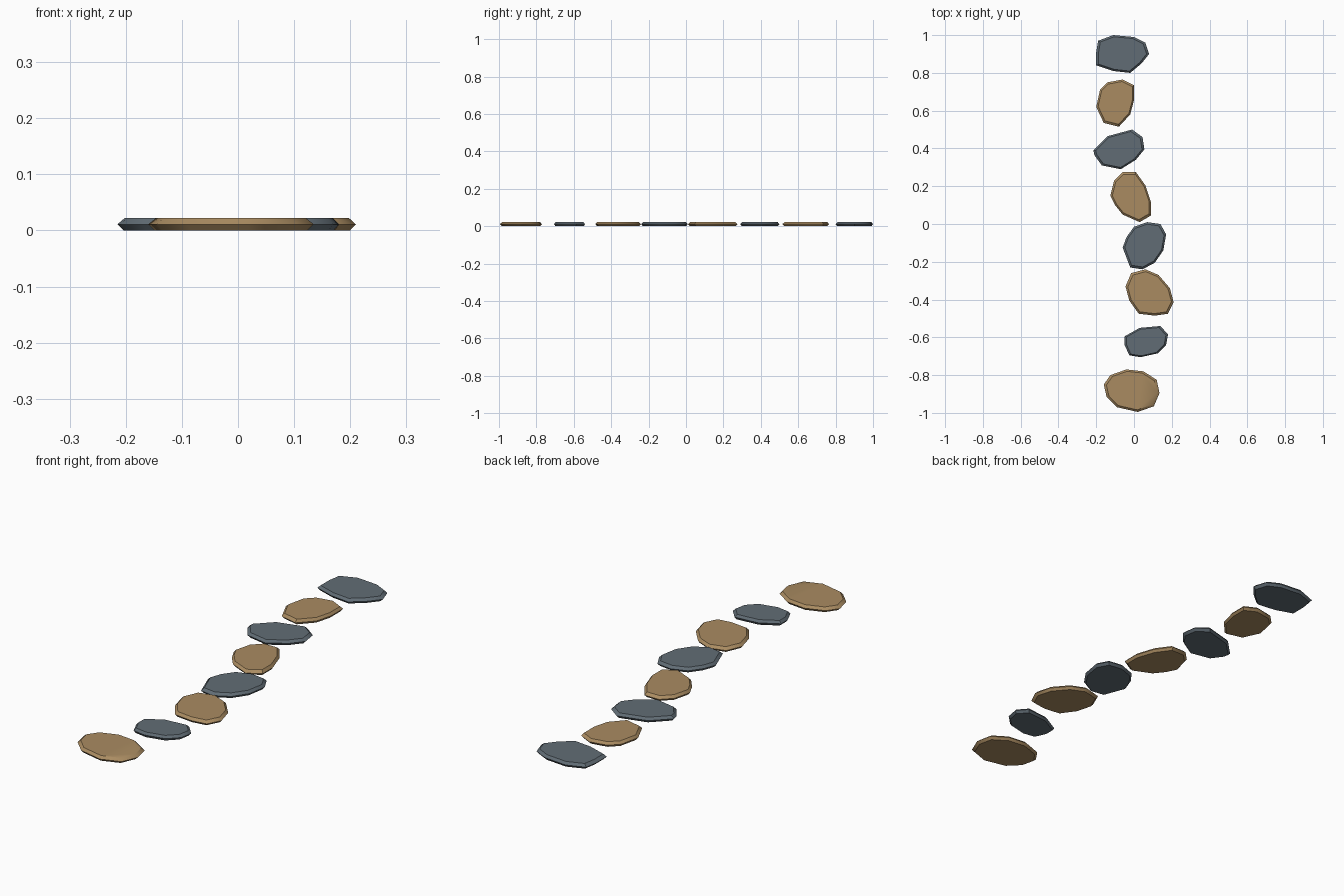
import bpy
import bmesh
from math import radians
from mathutils import Vector

default_cube = bpy.data.objects.get("Cube")
if default_cube:
    bpy.data.objects.remove(default_cube, do_unlink=True)

UNIT = 0.01          # outlines are written in hundredths
HEIGHT = 0.022       # thickness of every stone
TOP_SCALE = 0.905    # how far the top face is drawn in from the waist
BASE_SCALE = 0.92    # how far the underside is drawn in from the waist
SMOOTH_ANGLE = radians(39)


def make_material(name, colour):
    material = bpy.data.materials.new(name)
    material.use_nodes = True
    material.diffuse_color = colour
    shader = next(n for n in material.node_tree.nodes if n.type == "BSDF_PRINCIPLED")
    shader.inputs["Base Color"].default_value = colour
    shader.inputs["Roughness"].default_value = 0.9
    return material


tan = make_material("tan sandstone", (0.40, 0.26, 0.12, 1))
slate = make_material("blue grey slate", (0.12, 0.152, 0.178, 1))


def make_stone(name, material, outline):
    """A flat stepping stone: chamfered above and below a wide waist."""
    waist = [Vector(point) * UNIT for point in outline]
    centre = sum(waist, Vector((0, 0))) / len(waist)
    bm = bmesh.new()

    # Rings of vertices for the underside, the waist and the top
    rings = []
    for scale, z in ((BASE_SCALE, 0), (1, HEIGHT / 2), (TOP_SCALE, HEIGHT)):
        ring = []
        for point in waist:
            flat = centre + (point - centre) * scale
            ring.append(bm.verts.new((flat.x, flat.y, z)))
        rings.append(ring)

    # Chamfer bands between neighbouring rings
    for lower, upper in zip(rings, rings[1:]):
        for i in range(len(lower)):
            bm.faces.new((lower[i - 1], lower[i], upper[i], upper[i - 1]))

    # Underside and walking surface
    bm.faces.new(rings[0])
    bm.faces.new(rings[-1])
    bmesh.ops.recalc_face_normals(bm, faces=bm.faces)

    mesh = bpy.data.meshes.new(name)
    bm.to_mesh(mesh)
    bm.free()
    mesh.materials.append(material)
    stone = bpy.data.objects.new(name, mesh)
    bpy.context.collection.objects.link(stone)

    # Soften only the shallow chamfer edges
    bpy.ops.object.select_all(action="DESELECT")
    stone.select_set(True)
    bpy.context.view_layer.objects.active = stone
    bpy.ops.object.shade_smooth_by_angle(angle=SMOOTH_ANGLE)
    return stone


# The path of irregular stones, from back to front
make_stone("back_slate_stone", slate, [
    (-19, 97), (-11, 100), (0, 99), (6, 96), (8, 90),
    (4, 85), (-2, 80), (-11, 81), (-20, 84), (-20, 91)])

make_stone("back_tan_stone", tan, [
    (-18, 71), (-14, 75), (-6, 76.5), (0, 73.5), (0, 65.5),
    (-2, 58), (-8, 51.5), (-16, 53.5), (-20, 62)])

make_stone("rear_middle_slate_stone", slate, [
    (-21.5, 39), (-14, 46.5), (-1, 50), (4.5, 46), (5.5, 39.5),
    (1, 34), (-7, 29), (-17, 31), (-21, 36.5)])

make_stone("rear_middle_tan_stone", tan, [
    (-12.5, 15), (-10.5, 23), (-6, 27.5), (1, 27.5), (6, 20.5),
    (9, 11.5), (9, 4.5), (3, 1), (-6, 5), (-10, 10)])

make_stone("front_middle_slate_stone", slate, [
    (-4, -7), (0, -1.5), (7, 1), (14, 0), (17, -5.5),
    (15.5, -14), (11, -20.5), (4.5, -24), (-2, -23), (-6, -12.5)])

make_stone("front_middle_tan_stone", tan, [
    (-1.5, -26), (6, -24), (13, -27), (19, -34), (21, -41.5),
    (18, -47.5), (11, -48.5), (2.5, -47.5), (-2.5, -40.5), (-4.5, -33)])

make_stone("front_slate_stone", slate, [
    (-5, -59.5), (3, -55), (14, -54), (18, -58.5), (17, -64),
    (12.5, -68.5), (3.5, -70.5), (-2.5, -69.5), (-5, -64)])

make_stone("front_tan_stone", tan, [
    (-16, -85), (-12.5, -80), (-4, -77), (5, -78), (12, -82.5),
    (13.5, -89.5), (10.5, -96.5), (2, -99.5), (-9, -97), (-14.5, -91.5)])
